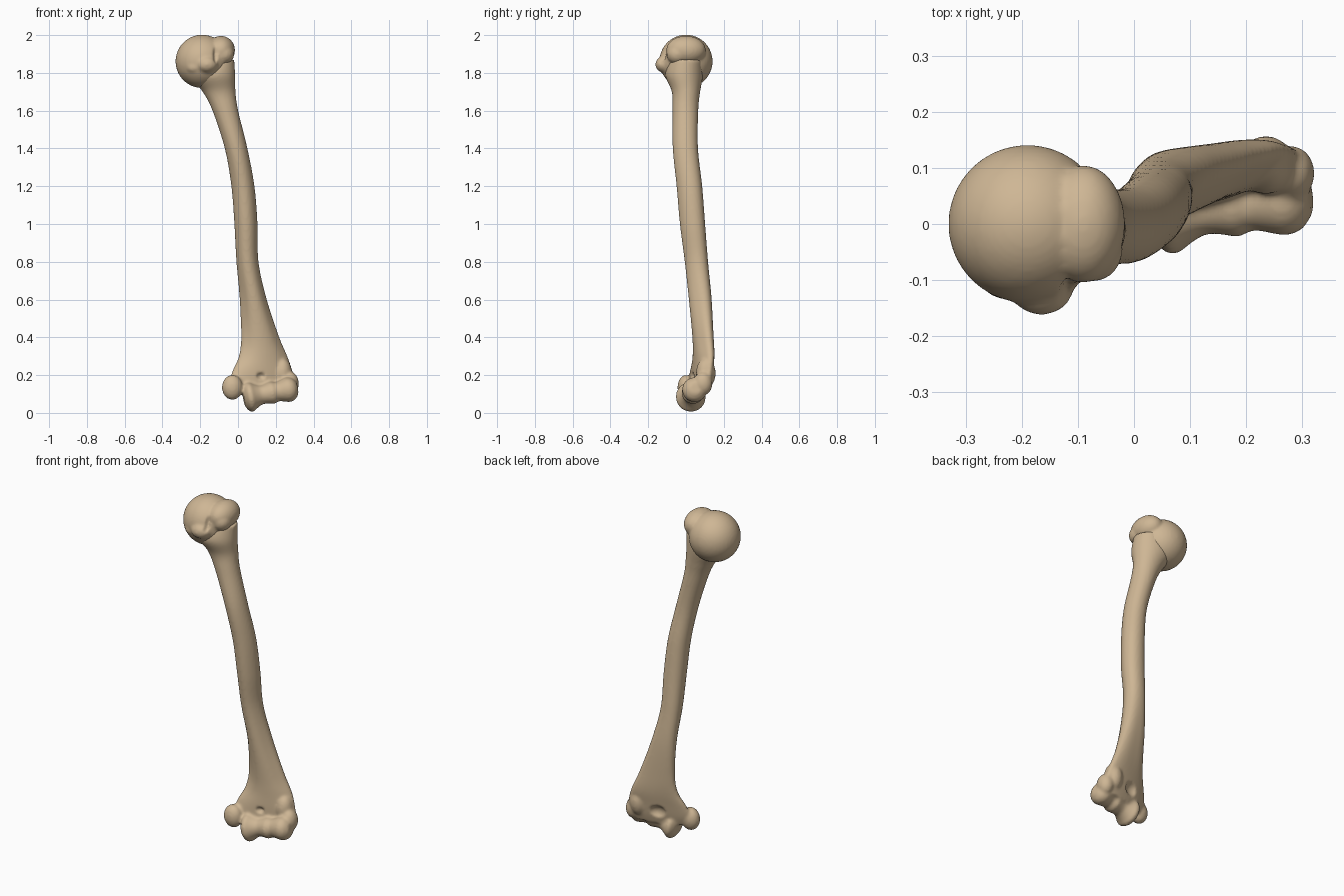
import bpy
import bmesh
from math import sin, cos, pi
from mathutils import Vector, Matrix

if "Cube" in bpy.data.objects:
    bpy.data.objects.remove(bpy.data.objects["Cube"])

# One bone colour
bone = bpy.data.materials.new("bone_tan")
bone.use_nodes = True
bone.diffuse_color = (0.62, 0.47, 0.30, 1)
shader = bone.node_tree.nodes["Principled BSDF"]
shader.inputs["Base Color"].default_value = bone.diffuse_color
shader.inputs["Roughness"].default_value = 0.8


def make_object(name, bm):
    mesh = bpy.data.meshes.new(name)
    bmesh.ops.recalc_face_normals(bm, faces=bm.faces)
    bm.to_mesh(mesh)
    bm.free()
    obj = bpy.data.objects.new(name, mesh)
    bpy.context.collection.objects.link(obj)
    return obj


def add_lump(bm, centre, radii):
    matrix = Matrix.LocRotScale(Vector(centre), None, Vector(radii))
    bmesh.ops.create_uvsphere(bm, u_segments=40, v_segments=24, radius=1, matrix=matrix)


def smooth_rows(rows, steps):
    """Catmull-Rom interpolation through rows of section values."""
    out = []
    for i in range(len(rows) - 1):
        p, q, r, s = (rows[min(max(i + k, 0), len(rows) - 1)] for k in (-1, 0, 1, 2))
        for n in range(steps):
            t = n / steps
            out.append([b + 0.5 * t * (c - a + t * (2 * a - 5 * b + 4 * c - d
                        + t * (3 * (b - c) + d - a)))
                        for a, b, c, d in zip(p, q, r, s)])
    out.append(rows[-1])
    return out


def add_loft(bm, rings, sides=40):
    """Skin rings of (centre, u axis, v axis, three-sidedness) and cap both ends."""
    loops = []
    for centre, u, v, tri in rings:
        loop = []
        for k in range(sides):
            a = 2 * pi * k / sides
            r = 1 + tri * cos(3 * (a + pi / 2))
            loop.append(bm.verts.new(centre + u * (r * cos(a)) + v * (r * sin(a))))
        loops.append(loop)
    for low, high in zip(loops, loops[1:]):
        for k in range(sides):
            j = (k + 1) % sides
            bm.faces.new((low[k], low[j], high[j], high[k]))
    bm.faces.new(loops[0][::-1])
    bm.faces.new(loops[-1])


def fuse(obj, hollows, voxel, passes):
    """Merge the overlapping parts into one skin, scoop hollows and soften."""
    remesh = obj.modifiers.new("Fuse", 'REMESH')
    remesh.mode = 'VOXEL'
    remesh.voxel_size = voxel
    bm = bmesh.new()
    for centre, radii in hollows:
        add_lump(bm, centre, radii)
    cutter = make_object(obj.name + "_cutter", bm)
    cutter.hide_render = True
    cut = obj.modifiers.new("Hollows", 'BOOLEAN')
    cut.operation = 'DIFFERENCE'
    cut.object = cutter
    again = obj.modifiers.new("Even", 'REMESH')
    again.mode = 'VOXEL'
    again.voxel_size = voxel
    soft = obj.modifiers.new("Soften", 'SMOOTH')
    soft.factor = 0.5
    soft.iterations = passes
    bpy.context.view_layer.update()
    graph = bpy.context.evaluated_depsgraph_get()
    mesh = bpy.data.meshes.new_from_object(obj.evaluated_get(graph))
    obj.modifiers.clear()
    obj.data = mesh
    bpy.data.objects.remove(cutter)
    mesh.materials.clear()
    mesh.materials.append(bone)
    mesh.shade_smooth()


# Shaft sections: height, centre x, centre y, half width, half depth, twist, ridge
sections = [
    (.10, .125, .06, .15, .03, .28, 0),
    (.15, .125, .07, .18, .035, .28, 0),
    (.22, .13, .08, .165, .042, .27, .03),
    (.3, .135, .092, .13, .048, .25, .08),
    (.4, .12, .092, .1, .052, .2, .1),
    (.6, .082, .08, .07, .06, .1, .09),
    (.8, .05, .058, .058, .062, 0, .05),
    (1, .042, .037, .061, .067, 0, .04),
    (1.2, .026, .02, .061, .068, 0, .03),
    (1.4, -.01, -.002, .06, .067, 0, .02),
    (1.6, -.067, -.003, .068, .068, 0, 0),
    (1.7, -.1, 0, .087, .075, 0, 0),
    (1.79, -.135, -.01, .12, .1, 0, 0),
    (1.87, -.11, 0, .09, .085, 0, 0),
]
shaft = bmesh.new()
add_loft(shaft, [
    (Vector((x, y, z)), Vector((cos(t), sin(t), 0)) * w, Vector((-sin(t), cos(t), 0)) * d, k)
    for z, x, y, w, d, t, k in smooth_rows(sections, 6)])

# Spool-shaped lower joint: position along its axis, radius
start, end = Vector((.03, .022, .078)), Vector((.315, .05, .132))
axis = (end - start).normalized()
side = axis.cross(Vector((0, 0, 1))).normalized()
spool = [(0, .045), (.06, .072), (.13, .08), (.22, .064), (.33, .05), (.44, .054),
         (.53, .06), (.62, .051), (.72, .058), (.83, .066), (.93, .056), (1, .03)]
add_loft(shaft, [(start.lerp(end, t), side * r, axis.cross(side) * r, 0)
                 for t, r in smooth_rows(spool, 3)])

# Inner knob, outer knob and outer column
add_lump(shaft, (-.03, 0, .135), (.055, .045, .066))
add_lump(shaft, (.278, .09, .155), (.044, .05, .062))
add_lump(shaft, (.235, .105, .21), (.05, .052, .08))
fuse(make_object("shaft_and_lower_joint", shaft),
     [((.1, .14, .175), (.06, .055, .05)),
      ((.125, 0, .195), (.035, .052, .026)),
      ((.235, .01, .23), (.035, .04, .025))], .007, 5)

# Upper cap: ball, outer knob and front knob
cap = bmesh.new()
add_lump(cap, (-.19, 0, 1.861), (.141, .141, .141))
add_lump(cap, (-.09, 0, 1.92), (.074, .105, .076))
add_lump(cap, (-.075, -.045, 1.9), (.055, .058, .055))
add_lump(cap, (-.165, -.11, 1.845), (.058, .052, .046))
add_lump(cap, (-.225, -.085, 1.83), (.055, .05, .04))
fuse(make_object("upper_ball_and_knobs", cap),
     [((-.118, -.145, 1.92), (.018, .05, .07))], .007, 4)
